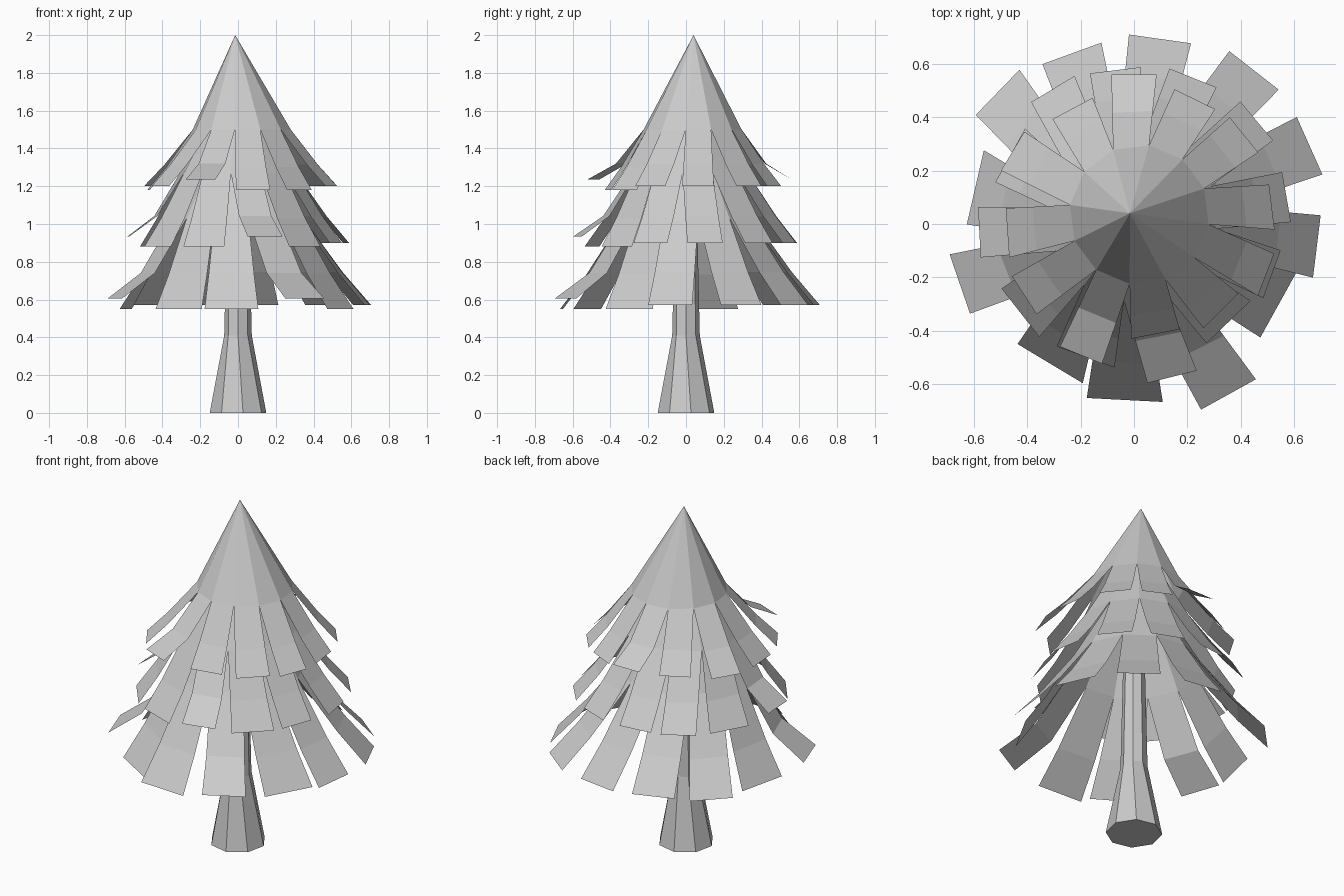
import bpy, bmesh
from math import sin, cos, radians, pi
from mathutils import Vector

if "Cube" in bpy.data.objects:
    bpy.data.objects.remove(bpy.data.objects["Cube"])


def finish(bm, name):
    me = bpy.data.meshes.new(name)
    bm.to_mesh(me)
    bm.free()
    ob = bpy.data.objects.new(name, me)
    bpy.context.collection.objects.link(ob)
    return ob


def ring(bm, n, r, z, start, cx=0, cy=0):
    return [bm.verts.new((cx + r * cos(radians(start) + 2 * pi * i / n),
                          cy + r * sin(radians(start) + 2 * pi * i / n), z))
            for i in range(n)]


# Trunk: eight-sided, flared and slightly twisted at the foot
bm = bmesh.new()
loops = [ring(bm, 8, .152, 0, 10), ring(bm, 8, .073, .41, 0), ring(bm, 8, .055, 1.2, 0)]
for a, b in zip(loops, loops[1:]):
    for i in range(8):
        bm.faces.new((a[i], a[(i + 1) % 8], b[(i + 1) % 8], b[i]))
bm.faces.new(loops[0][::-1])
bm.faces.new(loops[-1])
finish(bm, "trunk")


def tier(name, apex, centre, ring_r, ring_z, start, width, extra, low_z, straight_r, flaps, bent):
    """Cone with one hanging flap per ring edge.
    flaps: (direction in degrees, end radius), in order round the ring;
    extra: added width of short flaps; bent: directions of flaps that kick outwards."""
    bm = bmesh.new()
    top = bm.verts.new(apex)
    vs = ring(bm, 12, ring_r, ring_z, start - 15, *centre)
    for i, (ang, r) in enumerate(flaps):
        a, b = vs[i], vs[(i + 1) % 12]
        bm.faces.new((a, b, top))
        kick = ang in bent
        w = width + (extra if r <= straight_r else 0)
        d = Vector((cos(radians(ang)), sin(radians(ang)), 0))
        side = Vector((-d.y, d.x, 0)) * w / 2
        lift = .055 if kick else (.02 if r > straight_r else 0)
        end = d * r + Vector((0, 0, low_z + lift))
        fr, fz = (.49, .68) if kick else (.58, .62)
        lower = [end - side, end + side]
        bend = []
        for p, q in zip((a.co, b.co), lower):
            m = p.lerp(q, fr)
            m.z = p.z + (q.z - p.z) * fz
            bend.append(bm.verts.new(m))
        tip = [bm.verts.new(q) for q in lower]
        bm.faces.new((a, bend[0], bend[1], b))
        bm.faces.new((bend[0], tip[0], tip[1], bend[1]))
    finish(bm, name)


# Three overlapping tiers of branches
tier("top_branches", (-.015, .04, 2), (.02, .035), .262, 1.5, 7, .17, .015, 1.18, .48,
     [(7, .52), (39, .53), (64, .52), (90, .56), (118, .49), (149, .53),
      (184, .475), (213, .49), (248, .53), (281, .42), (315, .46), (339, .53)],
     (90, 248))
tier("middle_branches", (0, .03, 1.82), (0, .02), .31, 1.27, 8, .19, .04, .88, .54,
     [(10, .58), (40, .60), (68, .59), (97, .58), (121, .59), (151, .53),
      (183, .58), (218, .54), (250, .53), (284, .59), (314, .51), (340, .55)],
     (183, 284))
tier("lower_branches", (0, .01, 1.66), (0, .01), .35, 1.03, -6, .235, .05, .55, .66,
     [(-7, .69), (24, .72), (52, .73), (82, .70), (110, .68), (136, .71),
      (167, .61), (199, .69), (239, .61), (267, .66), (299, .73), (331, .62)],
     (199, 299))
